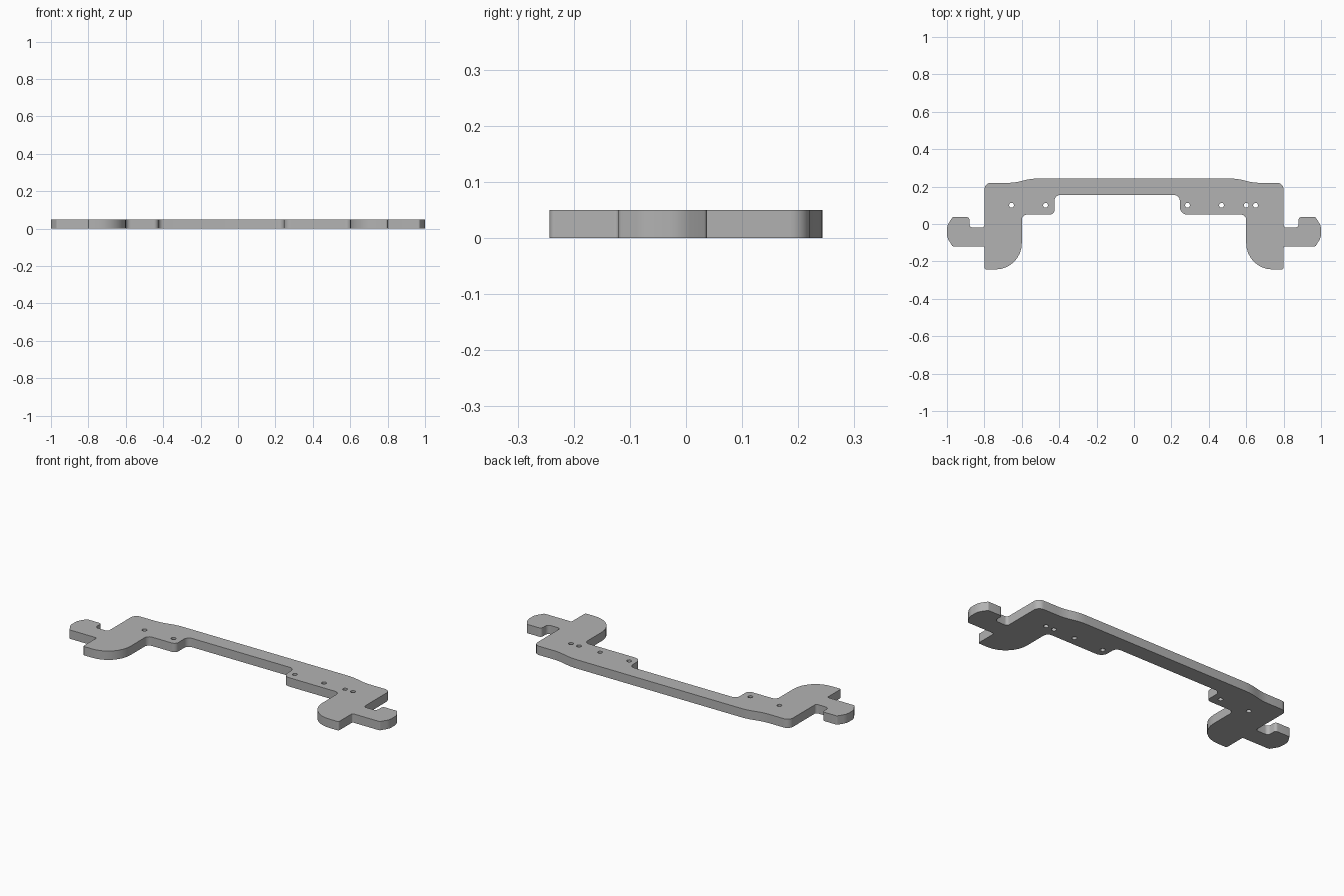
import bpy, bmesh, math
from mathutils import Vector

cube = bpy.data.objects.get("Cube")
if cube:
    bpy.data.objects.remove(cube, do_unlink=True)

THICK = 0.05


def rounded(corners, steps=8):
    """Turn (x, y, radius) corners into an outline with filleted corners."""
    out = []
    n = len(corners)
    for i, (x, y, r) in enumerate(corners):
        p = Vector((x, y))
        a = (Vector(corners[i - 1][:2]) - p).normalized()
        b = (Vector(corners[(i + 1) % n][:2]) - p).normalized()
        half = a.angle(b) / 2
        centre = p + (a + b).normalized() * (r / math.sin(half))
        t = r / math.tan(half)
        start, end = p + a * t - centre, p + b * t - centre
        sweep = start.angle_signed(end)
        for k in range(steps + 1):
            ang = -sweep * k / steps
            c, s = math.cos(ang), math.sin(ang)
            out.append(centre + Vector((start.x * c - start.y * s,
                                        start.x * s + start.y * c)))
    return out


def circle(x, y, r, n=20):
    return [Vector((x + r * math.cos(math.tau * k / n),
                    y + r * math.sin(math.tau * k / n))) for k in range(n)]


def half_outline(ledge_x, ledge_r):
    """One side of the bracket, from the top edge round to the inner ledge."""
    return [
        (0.55, 0.243, 0.3), (0.64, 0.22, 0.3), (0.8, 0.22, 0.035),   # shoulder
        (0.8, -0.02, 0.015), (0.88, -0.02, 0.02), (0.88, 0.037, 0.015),  # notch
        (0.97, 0.037, 0.01), (1.0, -0.01, 0.07),                     # ear tip
        (1.0, -0.072, 0.07), (0.97, -0.12, 0.01),
        (0.8, -0.12, 0.008), (0.8, -0.243, 0.01),                    # foot
        (0.6, -0.243, 0.14), (0.6, 0.05, 0.028),
        (ledge_x, 0.05, ledge_r), (ledge_x, 0.155, 0.03),            # ledge
    ]


# Closed outline: right half, then the mirrored left half in reverse
left = [(-x, y, r) for x, y, r in reversed(half_outline(0.425, 0.025))]
loops = [rounded(half_outline(0.245, 0.04) + left)]

# Screw holes
for hx in (-0.655, -0.473, 0.286, 0.468, 0.6, 0.65):
    loops.append(circle(hx, 0.1, 0.013))

# Flat filled curve, extruded to plate thickness
curve = bpy.data.curves.new("bracket_plate", "CURVE")
curve.dimensions = "2D"
curve.fill_mode = "BOTH"
curve.extrude = THICK / 2
for pts in loops:
    sp = curve.splines.new("POLY")
    sp.points.add(len(pts) - 1)
    for q, v in zip(sp.points, pts):
        q.co = (v.x, v.y, 0, 1)
    sp.use_cyclic_u = True

plate = bpy.data.objects.new("bracket_plate", curve)
bpy.context.scene.collection.objects.link(plate)
bpy.ops.object.select_all(action="DESELECT")
plate.select_set(True)
bpy.context.view_layer.objects.active = plate
bpy.ops.object.convert(target="MESH")
plate = bpy.context.view_layer.objects.active

# Weld the caps to the walls and stand the plate on the floor
bm = bmesh.new()
bm.from_mesh(plate.data)
bmesh.ops.remove_doubles(bm, verts=bm.verts, dist=0.0001)
bmesh.ops.translate(bm, verts=bm.verts, vec=(0, 0, THICK / 2))
bmesh.ops.recalc_face_normals(bm, faces=bm.faces)
bm.to_mesh(plate.data)
bm.free()

# Plain grey
grey = bpy.data.materials.new("plain_grey")
grey.use_nodes = True
colour = (0.45, 0.45, 0.45, 1)
grey.diffuse_color = colour
grey.node_tree.nodes["Principled BSDF"].inputs["Base Color"].default_value = colour
plate.data.materials.clear()
plate.data.materials.append(grey)

bpy.ops.object.shade_smooth_by_angle(angle=math.radians(30))
